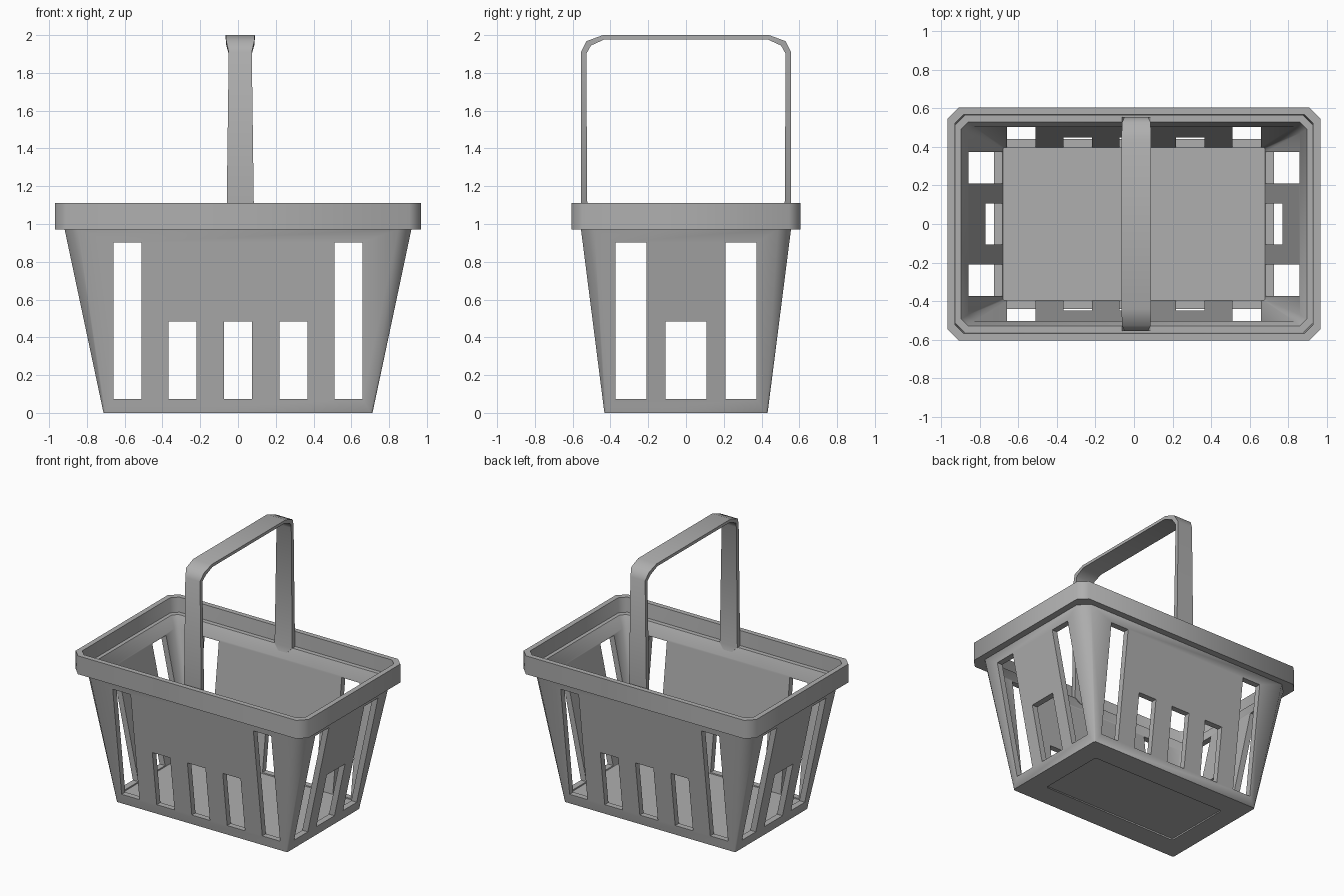
import bpy, bmesh
from mathutils import Vector

if "Cube" in bpy.data.objects:
    bpy.data.objects.remove(bpy.data.objects["Cube"])

grey = bpy.data.materials.new("dark_grey_plastic")
grey.diffuse_color = (0.43, 0.43, 0.43, 1)
grey.use_nodes = True
grey.node_tree.nodes["Principled BSDF"].inputs["Base Color"].default_value = grey.diffuse_color


def make_object(name, bm):
    bmesh.ops.recalc_face_normals(bm, faces=bm.faces)
    mesh = bpy.data.meshes.new(name)
    bm.to_mesh(mesh)
    bm.free()
    mesh.materials.append(grey)
    obj = bpy.data.objects.new(name, mesh)
    bpy.context.collection.objects.link(obj)
    return obj


def activate(obj):
    bpy.ops.object.select_all(action='DESELECT')
    obj.select_set(True)
    bpy.context.view_layer.objects.active = obj


def loft(name, rings):
    """Skin a list of equal-length point rings and cap both ends."""
    bm = bmesh.new()
    loops = [[bm.verts.new(p) for p in ring] for ring in rings]
    n = len(loops[0])
    for a, b in zip(loops, loops[1:]):
        for i in range(n):
            j = (i + 1) % n
            bm.faces.new((a[i], a[j], b[j], b[i]))
    bm.faces.new(loops[0])
    bm.faces.new(loops[-1])
    return make_object(name, bm)


def chamfered_ring(hx, hy, z, c):
    """Rectangle with cut corners."""
    return [(hx, -hy + c, z), (hx, hy - c, z), (hx - c, hy, z), (-hx + c, hy, z),
            (-hx, hy - c, z), (-hx, -hy + c, z), (-hx + c, -hy, z), (hx - c, -hy, z)]


def slot_cutter(name, slots, along_y):
    """Boxes running right through the basket: (centre, width, top)."""
    bm = bmesh.new()
    for centre, width, top in slots:
        z0 = 0.073
        size = Vector((width, 3, top - z0)) if along_y else Vector((3, width, top - z0))
        pos = Vector((centre, 0, 0)) if along_y else Vector((0, centre, 0))
        pos.z = (top + z0) / 2
        for v in bmesh.ops.create_cube(bm, size=1)['verts']:
            v.co = v.co * size + pos
    obj = make_object(name, bm)
    obj.hide_render = True
    return obj


# Basket: recessed underside, tapered wall, rim, inner ledge, inner wall, floor
basket = loft("basket_body", [chamfered_ring(*r) for r in (
    (0.56, 0.26, 0.01, 0.01),
    (0.56, 0.26, 0.0, 0.01),
    (0.712, 0.432, 0.0, 0.01),
    (0.918, 0.556, 0.972, 0.07),
    (0.968, 0.605, 0.972, 0.06),
    (0.968, 0.605, 1.11, 0.06),
    (0.93, 0.567, 1.11, 0.045),
    (0.925, 0.562, 1.0, 0.045),
    (0.897, 0.528, 1.0, 0.035),
    (0.862, 0.504, 0.915, 0.032),
    (0.68, 0.397, 0.065, 0.008),
)])

# Slots through the long walls and the short walls
front_slots = [(0, 0.15, 0.485)]
side_slots = [(0, 0.215, 0.485)]
for s in (-1, 1):
    front_slots += [(s * 0.293, 0.148, 0.485), (s * 0.585, 0.148, 0.903)]
    side_slots += [(s * 0.291, 0.163, 0.903)]

for cutter in (slot_cutter("front_slot_cutter", front_slots, True),
               slot_cutter("side_slot_cutter", side_slots, False)):
    activate(basket)
    mod = basket.modifiers.new("slots", 'BOOLEAN')
    mod.operation = 'DIFFERENCE'
    mod.solver = 'EXACT'
    mod.object = cutter
    bpy.ops.object.modifier_apply(modifier=mod.name)
    bpy.data.objects.remove(cutter)

# Handle: flat strap, half profile mirrored (outer y, z, inner y, z, half width)
half = [
    (0.548, 0.96, 0.512, 0.96, 0.035),
    (0.556, 1.0, 0.522, 1.0, 0.073),
    (0.556, 1.91, 0.528, 1.90, 0.061),
    (0.527, 1.968, 0.503, 1.945, 0.074),
    (0.44, 2.0, 0.43, 1.978, 0.077),
]
sections = [(1, *p) for p in half] + [(-1, *p) for p in reversed(half)]
x0 = 0.012
handle = loft("carry_handle", [
    [(x0 - w, s * yo, zo), (x0 + w, s * yo, zo), (x0 + w, s * yi, zi), (x0 - w, s * yi, zi)]
    for s, yo, zo, yi, zi, w in sections])

# Smooth the rounded corners and bends, keep the hard edges
for obj in (basket, handle):
    activate(obj)
    bpy.ops.object.shade_smooth_by_angle(angle=0.9)
